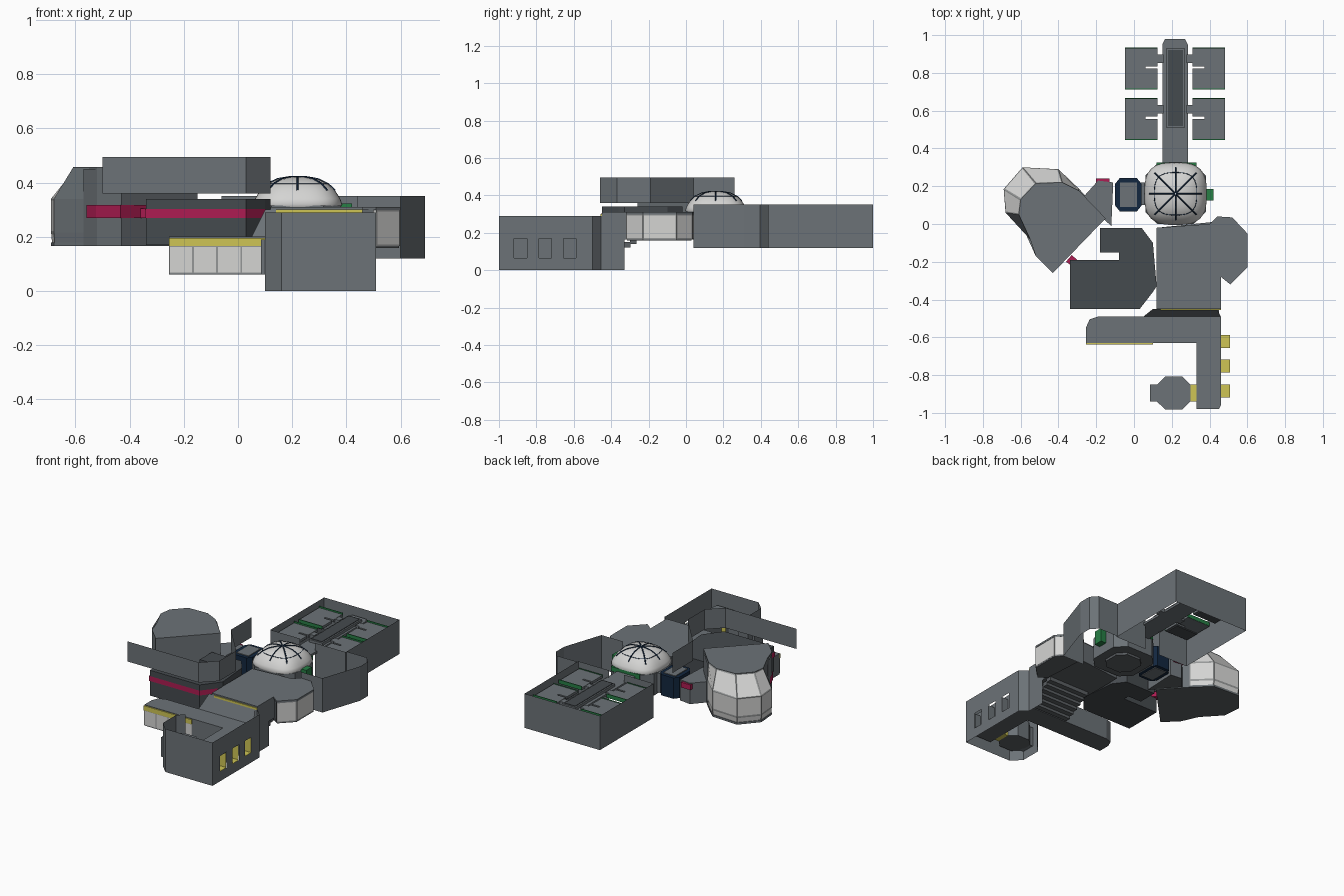
import bpy, bmesh, math
from mathutils import Vector

if "Cube" in bpy.data.objects:
    bpy.data.objects.remove(bpy.data.objects["Cube"])


def mat(name, c):
    m = bpy.data.materials.new(name)
    m.diffuse_color = (*c, 1)
    m.use_nodes = True
    m.node_tree.nodes["Principled BSDF"].inputs["Base Color"].default_value = m.diffuse_color
    return m


GREY = mat("hull grey", (0.15, 0.17, 0.185))
DARK = mat("dark grey", (0.06, 0.069, 0.077))
UNDER = mat("underside grey", (0.105, 0.115, 0.125))
PALE = mat("pale glass", (0.66, 0.66, 0.65))
FRAME = mat("frame grey", (0.30, 0.31, 0.31))
RED = mat("crimson", (0.42, 0.012, 0.085))
YELLOW = mat("yellow", (0.62, 0.56, 0.09))
GREEN = mat("green", (0.02, 0.21, 0.06))
NAVY = mat("navy", (0.006, 0.02, 0.05))


def finish(bm, name, *mats, recalc=True):
    if recalc:
        bmesh.ops.recalc_face_normals(bm, faces=bm.faces)
    me = bpy.data.meshes.new(name)
    bm.to_mesh(me)
    bm.free()
    for m in mats:
        me.materials.append(m)
    ob = bpy.data.objects.new(name, me)
    bpy.context.collection.objects.link(ob)
    return ob


def prism(name, pts, z0, z1, m, under=None):
    """Closed slab over a plan outline; the underside may have its own colour."""
    bm = bmesh.new()
    lo = [bm.verts.new((x, y, z0)) for x, y in pts]
    hi = [bm.verts.new((x, y, z1)) for x, y in pts]
    bm.faces.new(lo).material_index = 1 if under else 0
    bm.faces.new(hi)
    n = len(pts)
    for i in range(n):
        bm.faces.new((lo[i], lo[(i + 1) % n], hi[(i + 1) % n], hi[i]))
    return finish(bm, name, m, *([under] if under else []))


def box(name, x0, x1, y0, y1, z0, z1, m):
    return prism(name, [(x0, y0), (x1, y0), (x1, y1), (x0, y1)], z0, z1, m)


def wall(name, pts, z0, z1, m=GREY):
    """Thin upright sheet following a plan line."""
    bm = bmesh.new()
    for a, b in zip(pts, pts[1:]):
        bm.faces.new([bm.verts.new(p) for p in ((*a, z0), (*b, z0), (*b, z1), (*a, z1))])
    return finish(bm, name, m, recalc=False)


def glazing(name, rows, border, mats=(PALE, FRAME)):
    """Panes lofted between 3D rows, each with an inset frame."""
    bm = bmesh.new()
    v = [[bm.verts.new(p) for p in r] for r in rows]
    for r, s in zip(v, v[1:]):
        for i in range(len(r) - 1):
            bm.faces.new((r[i], r[i + 1], s[i + 1], s[i]))
    bm.normal_update()
    if border:
        res = bmesh.ops.inset_individual(bm, faces=bm.faces[:], thickness=border)
        for f in res["faces"]:
            f.material_index = 1
    return finish(bm, name, *mats, recalc=False)


def octagon(cx, cy, rx, ry, k=0.5):
    return [(cx + rx * a, cy + ry * b) for a, b in
            ((-1, -k), (-k, -1), (k, -1), (1, -k), (1, k), (k, 1), (-k, 1), (-1, k))]


# ---- Lower room: L-shaped deck, bay, walls with windows
prism("lower_deck", [(-.255, -.63), (.33, -.63), (.33, -.98), (.45, -.98), (.46, -.96), (.46, -.49),
                     (-.19, -.49), (-.235, -.505), (-.255, -.55)], .06, .2, GREY, UNDER)
prism("lower_bay", octagon(.21, -.895, .09, .087), .06, .19, GREY, UNDER)
box("lower_bay_end", .085, .13, -.94, -.85, .06, .19, GREY)
box("lower_bay_doorway", .30, .33, -.94, -.85, .06, .195, YELLOW)
glazing("lower_gallery_windows", [[(-.255 + .089 * i, -.634, z) for i in range(5)] for z in (.065, .165)], .005)
box("lower_gallery_stripe", -.255, .1, -.637, -.63, .165, .196, YELLOW)
wall("lower_room_wall", [(.14, -.76), (.10, -.80), (.10, -.94), (.16, -1), (.51, -1)], 0, .29)
wall("lower_room_rear_wall", [(.51, -.5), (.46, -.455), (.46, -.33)], 0, .29)
wall("window_wall_bottom", [(.51, -1), (.51, -.5)], 0, .065)
wall("window_wall_top", [(.51, -1), (.51, -.5)], .17, .29)
edges = [-1]
for c in (-.885, -.752, -.622):
    edges += [c - .034, c + .034]
    box("window_sill", .46, .508, c - .034, c + .034, .062, .066, YELLOW)
    wall("window_jamb", [(.46, c + .034), (.508, c + .034)], .065, .17, YELLOW)
    wall("window_jamb_far", [(.46, c - .034), (.508, c - .034)], .065, .17, GREY)
edges.append(-.5)
for a, b in zip(edges[::2], edges[1::2]):
    wall("window_wall_pier", [(.51, a), (.51, b)], .065, .17)

# ---- Sloping stair roof and the steps below it
glazing("stair_roof", [[(.05, -.49, .2), (.46, -.49, .2)], [(.10, -.45, .3), (.44, -.45, .3)]], 0, (GREY,))
for i in range(6):
    y = -.47 + .034 * i
    box("step", .15, .45, y, y + .036, .05 + .018 * i, .078 + .018 * i, UNDER)

# ---- Right-hand room with its glazed bay
prism("right_room_body", [(.12, -.45), (.46, -.45), (.46, -.27), (.50, -.31), (.50, .02), (.41, .01), (.12, -.02)],
      .165, .30, GREY, UNDER)
prism("right_room_roof", [(.12, -.45), (.46, -.45), (.46, -.28), (.51, -.32), (.60, -.23), (.60, -.05),
                          (.52, .035), (.44, .04), (.40, 0), (.12, -.02)], .298, .31, GREY)
prism("right_room_floor", [(.46, -.28), (.51, -.315), (.595, -.23), (.595, -.05), (.52, .03), (.44, .03)],
      .158, .167, UNDER)
bay = [(.51, -.32), (.598, -.23), (.598, -.05), (.52, .035), (.44, .04)]
glazing("right_bay_windows", [[(*p, z) for p in bay] for z in (.165, .30)], .009)
box("right_room_stripe", .14, .46, -.456, -.45, .287, .301, YELLOW)

# ---- Dark middle room and the tall walls around it
middle = [(-.34, -.45), (.03, -.45), (.10, -.36), (.12, -.33), (.10, -.1), (.04, -.02), (-.18, -.02),
          (-.18, -.15), (-.08, -.15), (-.08, -.19), (-.34, -.19)]
prism("middle_room", middle, .17, .34, DARK)
wall("middle_room_stripe", [(-.344, -.19), (-.344, -.454), (.03, -.454), (.104, -.36)], .27, .303, RED)
wall("upper_wall", [(-.5, -.46), (.03, -.46), (.12, -.37), (.12, -.19), (-.08, .04), (-.08, .26)], .36, .495)

# ---- Dome hub
hub = octagon(.22, .16, .16, .16, .6)
prism("hub_body", hub, .17, .315, GREY, UNDER)
prism("hub_underside_ring", octagon(.22, .16, .10, .10), .155, .17, UNDER)
box("hub_side_door", .37, .42, .125, .185, .23, .322, GREEN)
box("hub_rear_trim", .12, .33, .30, .325, .29, .32, GREEN)


def dome_point(a, s, z, r=.165):
    """Point on a rounded-square dome."""
    c, d = math.cos(a), math.sin(a)
    k = r * s / (abs(c) ** 3 + abs(d) ** 3) ** (1 / 3)
    return Vector((.22 + k * c, .16 + k * d, z))


profile = [(.97, .31), (1, .32), (.95, .342), (.84, .37), (.68, .395), (.45, .413), (.2, .42), (.02, .421)]
N = 40
bm = bmesh.new()
rings = [[bm.verts.new(dome_point(2 * math.pi * i / N, s, z)) for i in range(N)] for s, z in profile]
for r, q in zip(rings, rings[1:]):
    for i in range(N):
        bm.faces.new((r[i], r[(i + 1) % N], q[(i + 1) % N], q[i])).smooth = True
bm.faces.new(rings[-1])
finish(bm, "dome", PALE)


def tube(name, pts, cyclic=False, depth=.004):
    cu = bpy.data.curves.new(name, 'CURVE')
    cu.dimensions = '3D'
    cu.bevel_depth = depth
    cu.bevel_resolution = 1
    sp = cu.splines.new('POLY')
    sp.points.add(len(pts) - 1)
    for p, q in zip(sp.points, pts):
        p.co = (*q, 1)
    sp.use_cyclic_u = cyclic
    cu.materials.append(NAVY)
    bpy.context.collection.objects.link(bpy.data.objects.new(name, cu))


for i in range(8):
    tube("dome_rib", [dome_point(i * math.pi / 4, s, z) for s, z in profile[3:]])
tube("dome_ring", [dome_point(2 * math.pi * i / N, .68, .395) for i in range(N)], True, .002)

# ---- Passage between hub and observation room
prism("passage_collar", octagon(-.03, .155, .07, .088, .65), .18, .32, NAVY)
box("passage_roof", -.075, .015, .09, .22, .175, .325, GREY)
prism("passage_vestibule", [(-.28, .13), (-.12, -.01), (-.11, .22), (-.19, .23)], .17, .31, GREY, UNDER)
box("passage_link", .03, .07, .10, .22, .18, .31, GREY)
box("passage_red_door", -.20, -.13, .215, .24, .27, .305, RED)

# ---- Observation room: grey back, tall folded glazing in front
crown = [(-.55, -.08), (-.61, .05), (-.60, .13), (-.52, .215), (-.38, .22), (-.29, .175)]
outer = [(-.57, -.06), (-.68, .06), (-.69, .185), (-.59, .30), (-.40, .29), (-.29, .185)]
back = [(-.15, .03), (-.43, -.26), (-.52, -.17)]
prism("observation_roof", crown + back, .447, .457, GREY)
prism("observation_floor", outer + back, .165, .178, GREY, UNDER)
wall("observation_back_wall", [outer[-1]] + back + [outer[0]], .17, .45)
rows = [[(x * .985 - .006, y * .98, .17) for x, y in outer], [(*p, .215) for p in outer],
        [(*p, .34) for p in outer], [(*p, .453) for p in crown]]
glazing("observation_windows", [r[1:] for r in rows], .009)
glazing("observation_solid_side", [r[:2] for r in rows], 0, (GREY,))
prism("observation_red_door", [(-.36, -.20), (-.33, -.22), (-.30, -.19), (-.33, -.165)], .27, .305, RED)
wall("observation_stripe", [(-.33, -.166), (-.434, -.266), (-.524, -.174), (-.56, -.09)], .27, .318, RED)

# ---- Garden: open box, planting beds, central trough
wall("garden_wall", [(.27, .43), (.50, .43), (.50, 1), (-.06, 1), (-.06, .43), (.16, .43)], .12, .35)
wall("side_room_wall", [(.44, .04), (.60, .04), (.69, .31), (.69, .395), (.65, .44), (.50, .44)], .12, .35)
box("garden_path", .15, .285, .30, .95, .285, .30, GREY)
prism("garden_path_end", [(.15, .95), (.285, .95), (.27, .98), (.165, .98)], .285, .30, GREY)
box("garden_trough", .17, .27, .51, .93, .30, .318, GREY)
box("garden_trough_soil", .18, .26, .52, .92, .318, .322, DARK)


def bed(name, s, a, b, y0, y1, z0, z1, m):
    box(name, *sorted((.217 + s * a, .217 + s * b)), y0, y1, z0, z1, m)


for s in (-1, 1):
    for y in (.45, .717):
        bed("bed", s, .155, .265, y, y + .215, .295, .312, GREY)
        bed("bed_inner_low", s, .092, .155, y, y + .105, .295, .312, GREY)
        bed("bed_inner_high", s, .092, .155, y + .118, y + .215, .295, .312, GREY)
        bed("bed_bridge", s, .06, .095, y + .135, y + .18, .285, .31, GREY)
        bed("bed_rear_trim", s, .092, .265, y + .212, y + .217, .296, .322, GREEN)
        bed("bed_front_trim", s, .092, .265, y - .004, y, .296, .316, GREEN)
        bed("bed_underside", s, .10, .26, y + .005, y + .1, .288, .296, DARK)
